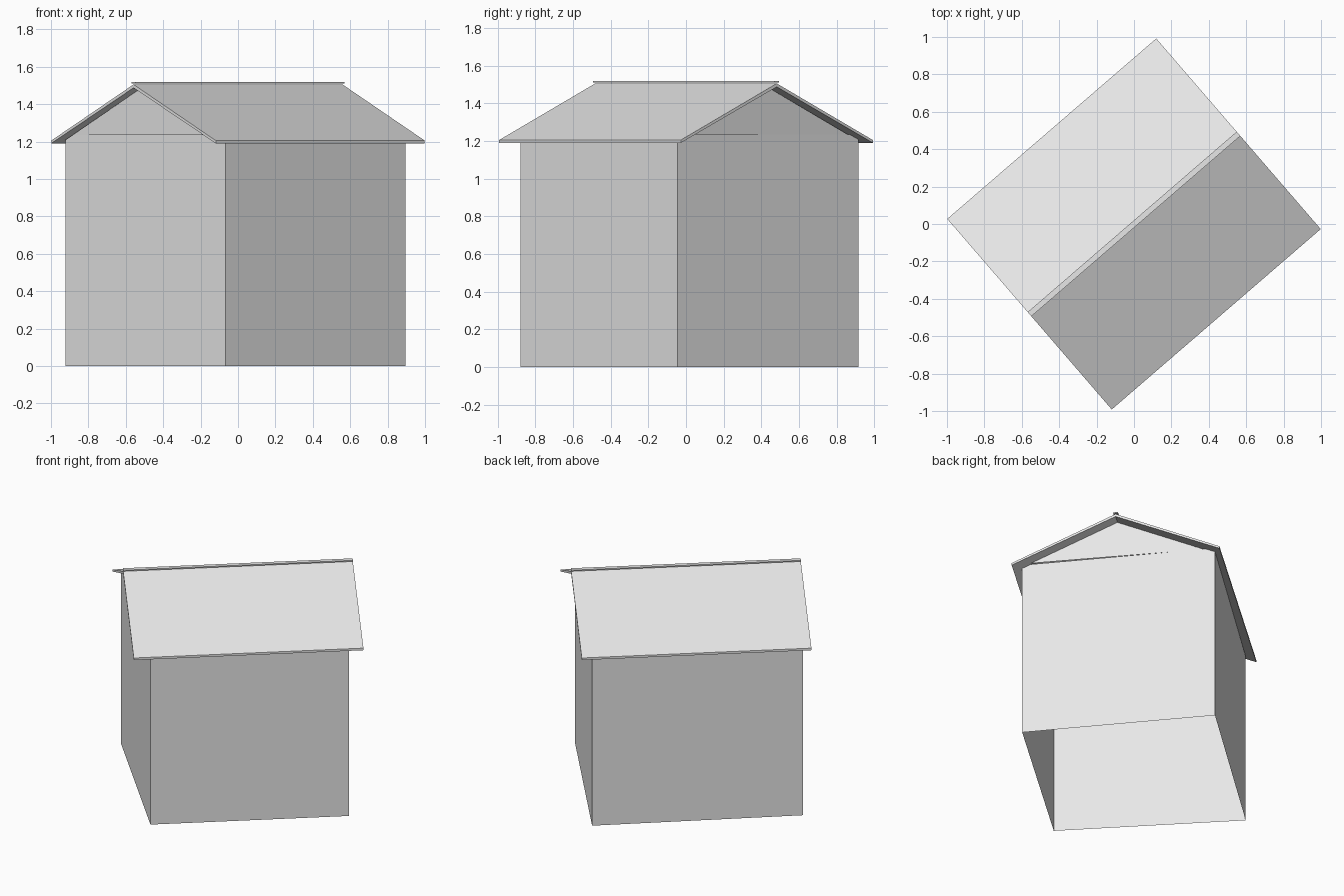
import bpy
import bmesh
import math

cube = bpy.data.objects.get("Cube")
if cube:
    bpy.data.objects.remove(cube, do_unlink=True)

TURN = math.radians(40.8)      # the ridge runs along local x
HALF_L, HALF_W = 0.738, 0.673  # roof half length and half width
WALL_TOP, GABLE_BASE = 1.21, 1.235

grey = bpy.data.materials.new("light_grey")
grey.use_nodes = True
colour = (0.8, 0.8, 0.8, 1)
grey.diffuse_color = colour
grey.node_tree.nodes["Principled BSDF"].inputs["Base Color"].default_value = colour


def make(name, faces):
    """Object from faces given as point loops, joined where they touch."""
    bm = bmesh.new()
    for loop in faces:
        bm.faces.new([bm.verts.new(p) for p in loop])
    bmesh.ops.remove_doubles(bm, verts=bm.verts, dist=0.0001)
    bmesh.ops.recalc_face_normals(bm, faces=bm.faces)
    mesh = bpy.data.meshes.new(name)
    bm.to_mesh(mesh)
    bm.free()
    mesh.materials.append(grey)
    obj = bpy.data.objects.new(name, mesh)
    obj.rotation_euler.z = TURN
    bpy.context.collection.objects.link(obj)
    return obj


def prism(name, profile, half_length):
    """Extrude a (y, z) profile along the ridge direction."""
    a = [(-half_length, y, z) for y, z in profile]
    b = [(half_length, y, z) for y, z in profile]
    n = len(profile)
    sides = [(a[i], a[(i + 1) % n], b[(i + 1) % n], b[i]) for i in range(n)]
    return make(name, [a, b] + sides)


# Walls, open below, on a slightly irregular footprint
corners = [(-0.626, -0.621), (0.65, -0.619), (0.668, 0.633), (-0.689, 0.612)]
walls = []
for i, p in enumerate(corners):
    q = corners[(i + 1) % 4]

    def along(t, z):
        return (p[0] + (q[0] - p[0]) * t, p[1] + (q[1] - p[1]) * t, z)

    top = [along(1, WALL_TOP), along(0, WALL_TOP)]
    if i % 2:  # gable ends rise to meet the roof slope
        top[1:1] = [along(0.955, GABLE_BASE), along(0.045, GABLE_BASE)]
    walls.append([along(0, 0), along(1, 0)] + top)
make("walls", walls)

# Gable triangles above the end walls
for name, x in (("left_gable", 0.664), ("right_gable", -0.685)):
    make(name, [[(x, -0.56, GABLE_BASE), (x, 0.56, GABLE_BASE), (x, 0, 1.485)]])

# Thin pitched roof
prism("roof", [(-HALF_W, 1.19), (-HALF_W, 1.205), (0, 1.505), (HALF_W, 1.205),
               (HALF_W, 1.19), (0, 1.487)], HALF_L)

# Flat cap just above the ridge
prism("ridge_cap", [(-0.015, 1.511), (0.015, 1.511), (0.015, 1.519), (-0.015, 1.519)], HALF_L)
